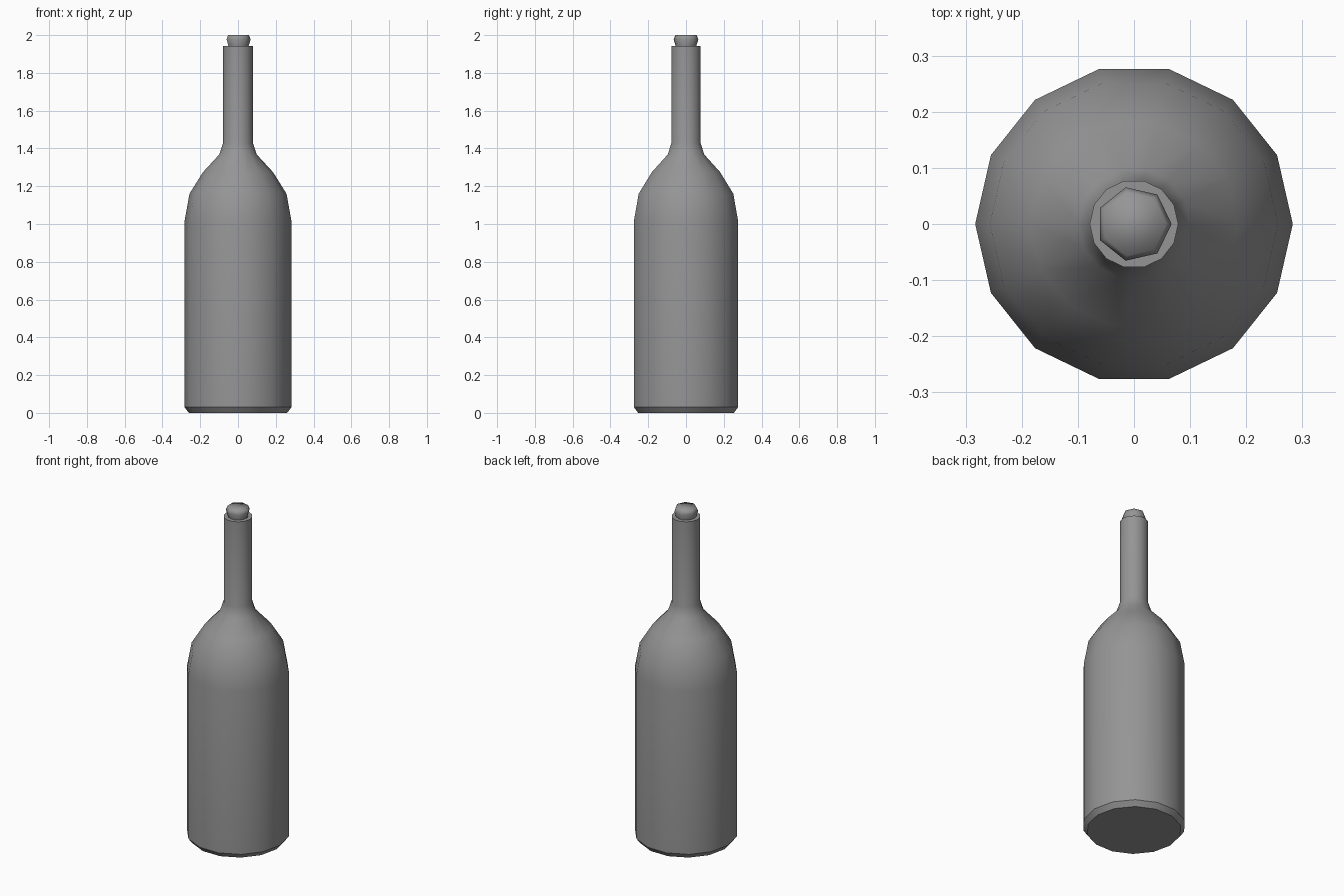
import bpy, bmesh
from math import cos, sin, pi, radians

cube = bpy.data.objects.get("Cube")
if cube:
    bpy.data.objects.remove(cube)

grey = bpy.data.materials.new("mid_grey")
grey.use_nodes = True
colour = (0.3, 0.3, 0.3, 1)
grey.diffuse_color = colour
grey.node_tree.nodes["Principled BSDF"].inputs["Base Color"].default_value = colour


def lathe(name, profile, sides, angle):
    """Revolve a (radius, height) profile and cap both ends."""
    bm = bmesh.new()
    rings = [[bm.verts.new((r * cos(2 * pi * i / sides), r * sin(2 * pi * i / sides), z))
              for i in range(sides)] for r, z in profile]
    for low, high in zip(rings, rings[1:]):
        for i in range(sides):
            j = (i + 1) % sides
            bm.faces.new((low[i], low[j], high[j], high[i]))
    bm.faces.new(rings[0][::-1])
    bm.faces.new(rings[-1])
    mesh = bpy.data.meshes.new(name)
    bm.to_mesh(mesh)
    bm.free()
    mesh.materials.append(grey)
    obj = bpy.data.objects.new(name, mesh)
    bpy.context.collection.objects.link(obj)
    bpy.ops.object.select_all(action="DESELECT")
    obj.select_set(True)
    bpy.context.view_layer.objects.active = obj
    bpy.ops.object.shade_smooth_by_angle(angle=radians(angle))
    return obj


# Bottle: chamfered base, body, shoulder, neck, flat lip and mouth recess
lathe("bottle", [(0.26, 0), (0.283, 0.03), (0.283, 1.015), (0.257, 1.16),
                 (0.185, 1.275), (0.099, 1.368), (0.079, 1.43), (0.079, 1.943),
                 (0.055, 1.943), (0.052, 1.88)], 14, 30)

# Stopper: tapered cork with a chamfered top
lathe("cork", [(0.052, 1.88), (0.057, 1.945), (0.067, 1.978), (0.058, 2.0)], 7, 80)
